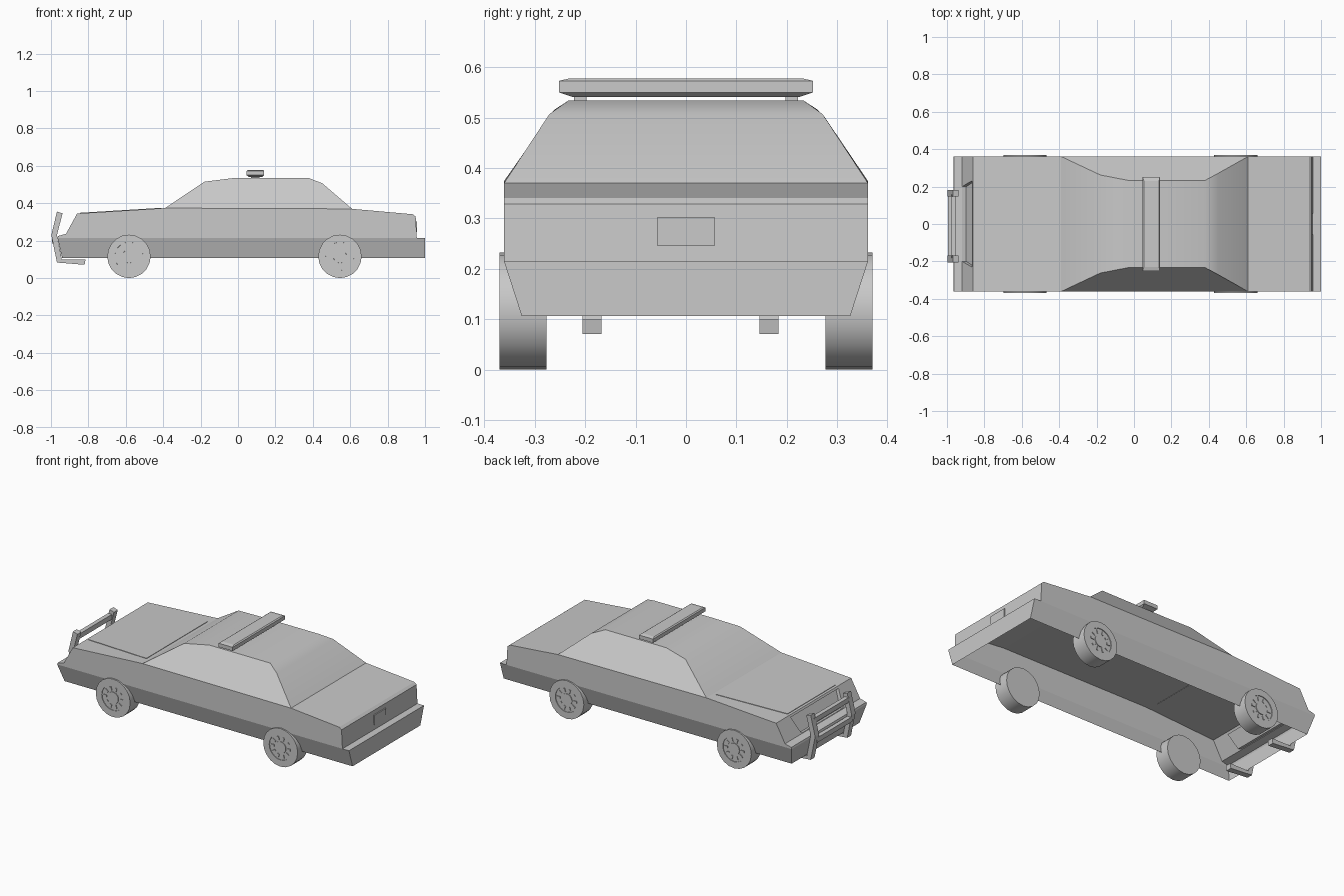
import bpy, bmesh, math
from mathutils import Matrix

cube = bpy.data.objects.get("Cube")
if cube:
    bpy.data.objects.remove(cube, do_unlink=True)

grey = bpy.data.materials.new("plain_grey")
grey.use_nodes = True
colour = (0.585, 0.585, 0.585, 1)
grey.diffuse_color = colour
grey.node_tree.nodes["Principled BSDF"].inputs["Base Color"].default_value = colour


def finish(name, bm, smooth=None):
    bmesh.ops.recalc_face_normals(bm, faces=bm.faces)
    mesh = bpy.data.meshes.new(name)
    bm.to_mesh(mesh)
    bm.free()
    mesh.materials.append(grey)
    obj = bpy.data.objects.new(name, mesh)
    bpy.context.collection.objects.link(obj)
    if smooth:
        bpy.ops.object.select_all(action="DESELECT")
        obj.select_set(True)
        bpy.context.view_layer.objects.active = obj
        bpy.ops.object.shade_smooth_by_angle(angle=math.radians(smooth))
    return obj


def loft(*rings):
    """Solid through matching outlines."""
    bm = bmesh.new()
    loops = [[bm.verts.new(p) for p in ring] for ring in rings]
    bm.faces.new(loops[0])
    bm.faces.new(loops[-1][::-1])
    for a, b in zip(loops, loops[1:]):
        for i in range(len(a)):
            j = (i + 1) % len(a)
            bm.faces.new((a[i], b[i], b[j], a[j]))
    return bm


def prism(outline, y0, y1):
    """Side outline of (x, z) points, pulled along y."""
    return loft([(x, y0, z) for x, z in outline], [(x, y1, z) for x, z in outline])


def mirrored(points):
    """Outline of (x, half width, z) points joined to its mirror image."""
    return loft([(x, -y, z) for x, y, z in points], points)


def box(name, centre, size):
    bm = bmesh.new()
    bmesh.ops.create_cube(bm, size=1, matrix=Matrix.Translation(centre) @ Matrix.Diagonal((*size, 1)))
    return finish(name, bm)


def hollow(obj):
    """Remove the wide level faces low down, leaving an open shell."""
    bm = bmesh.new()
    bm.from_mesh(obj.data)
    wide = [f for f in bm.faces if abs(f.normal.z) > 0.99 and f.calc_area() > 0.5
            and f.calc_center_median().z < 0.22]
    bmesh.ops.delete(bm, geom=wide, context="FACES")
    bm.to_mesh(obj.data)
    bm.free()


WIDE = 0.361

# Lower body and bumpers, narrowing downwards, open underneath
hollow(finish("lower_body", mirrored([(-0.94, 0.326, 0.107), (1.0, 0.326, 0.107), (1.0, WIDE, 0.215),
                                      (0.956, WIDE, 0.215), (-0.965, WIDE, 0.215)])))

# Upper body with hood and trunk
upper = finish("upper_body", prism(
    [(-0.965, 0.215), (-0.962, 0.225), (-0.92, 0.236), (-0.86, 0.345), (-0.39, 0.374),
     (0.61, 0.37), (0.935, 0.341), (0.95, 0.329), (0.956, 0.215)], -WIDE, WIDE))

# Grille recess cut into the sloping nose
cutter = finish("grille_cutter", mirrored(
    [(-0.95, 0.2, 0.25), (-0.925, 0.2, 0.241), (-0.897, 0.2, 0.233),
     (-0.85, 0.23, 0.32), (-0.9, 0.23, 0.36)]))
cutter.hide_render = True
cut = upper.modifiers.new("grille", "BOOLEAN")
cut.operation = "DIFFERENCE"
cut.object = cutter
bpy.context.view_layer.objects.active = upper
bpy.ops.object.modifier_apply(modifier=cut.name)
bpy.data.objects.remove(cutter, do_unlink=True)
hollow(upper)

# Cabin with sloping windows
finish("cabin", mirrored([(-0.39, WIDE, 0.374), (-0.18, 0.262, 0.515), (-0.03, 0.233, 0.534),
                          (0.38, 0.233, 0.534), (0.45, 0.271, 0.507), (0.61, WIDE, 0.37)]), 30)

# Hood panel, a thin plate wider towards the windshield
plate = [(-0.845, 0.23, 0.345), (-0.41, 0.295, 0.3715)]
rim = plate + [(x, -y, z) for x, y, z in plate[::-1]]
finish("hood_panel", loft(rim, [(x, y, z + 0.004) for x, y, z in rim]))

# Rear plate
box("rear_plate", (0.954, 0, 0.274), (0.008, 0.113, 0.058))

# Roof light bar with chamfered rim, on two feet
levels = [(0.036, 0.225, 0.541), (0.047, 0.252, 0.55), (0.047, 0.252, 0.573), (0.04, 0.23, 0.578)]
finish("light_bar", loft(*[[(0.093 + sx * hx, sy * hy, z) for sx, sy in ((-1, -1), (1, -1), (1, 1), (-1, 1))]
                           for hx, hy, z in levels]))
for side, s in (("left", 1), ("right", -1)):
    box(f"{side}_light_bar_foot", (0.093, s * 0.21, 0.538), (0.045, 0.025, 0.02))

# Push bar: uprights bent under the nose and two rails, set slightly to the right
BAR_Y = -0.011
outer = [(-0.968, 0.355), (-0.998, 0.23), (-0.968, 0.083), (-0.82, 0.071)]
inner = [(-0.815, 0.1), (-0.942, 0.1), (-0.968, 0.23), (-0.938, 0.346)]
for side, s in (("left", 1), ("right", -1)):
    finish(f"{side}_push_bar_upright", prism(outer + inner, BAR_Y + s * 0.157, BAR_Y + s * 0.194))
for name, x, z in (("upper", -0.964, 0.315), ("lower", -0.982, 0.2)):
    box(f"{name}_push_bar_rail", (x, BAR_Y, z), (0.026, 0.34, 0.03))


def wheel(name, x, s):
    """Wheel with a shallow dished hub and a ring of lugs on its outer face."""
    r, inside, outside = 0.116, 0.277, 0.37
    turn = Matrix.Translation((x, s * (inside + outside) / 2, r)) @ Matrix.Rotation(-s * math.pi / 2, 4, "X")
    bm = bmesh.new()
    bmesh.ops.create_cone(bm, cap_ends=True, segments=20, radius1=r, radius2=r, depth=outside - inside)
    face = max(bm.faces, key=lambda f: f.calc_center_median().z)
    for margin, depth in ((0.04, -0.004), (0.04, 0.004)):
        bmesh.ops.inset_region(bm, faces=[face], thickness=margin)
        bmesh.ops.inset_region(bm, faces=[face], thickness=0.0002, depth=depth)
    for i in range(10):
        spin = Matrix.Rotation(i * math.tau / 10, 4, "Z")
        place = spin @ Matrix.Translation((0.055, 0, (outside - inside) / 2 - 0.002))
        bmesh.ops.create_cube(bm, size=1, matrix=place @ Matrix.Diagonal((0.022, 0.012, 0.004, 1)))
    bmesh.ops.transform(bm, matrix=turn, verts=bm.verts)
    finish(name, bm, 30)


for end, x in (("front", -0.583), ("rear", 0.545)):
    for side, s in (("left", 1), ("right", -1)):
        wheel(f"{end}_{side}_wheel", x, s)
